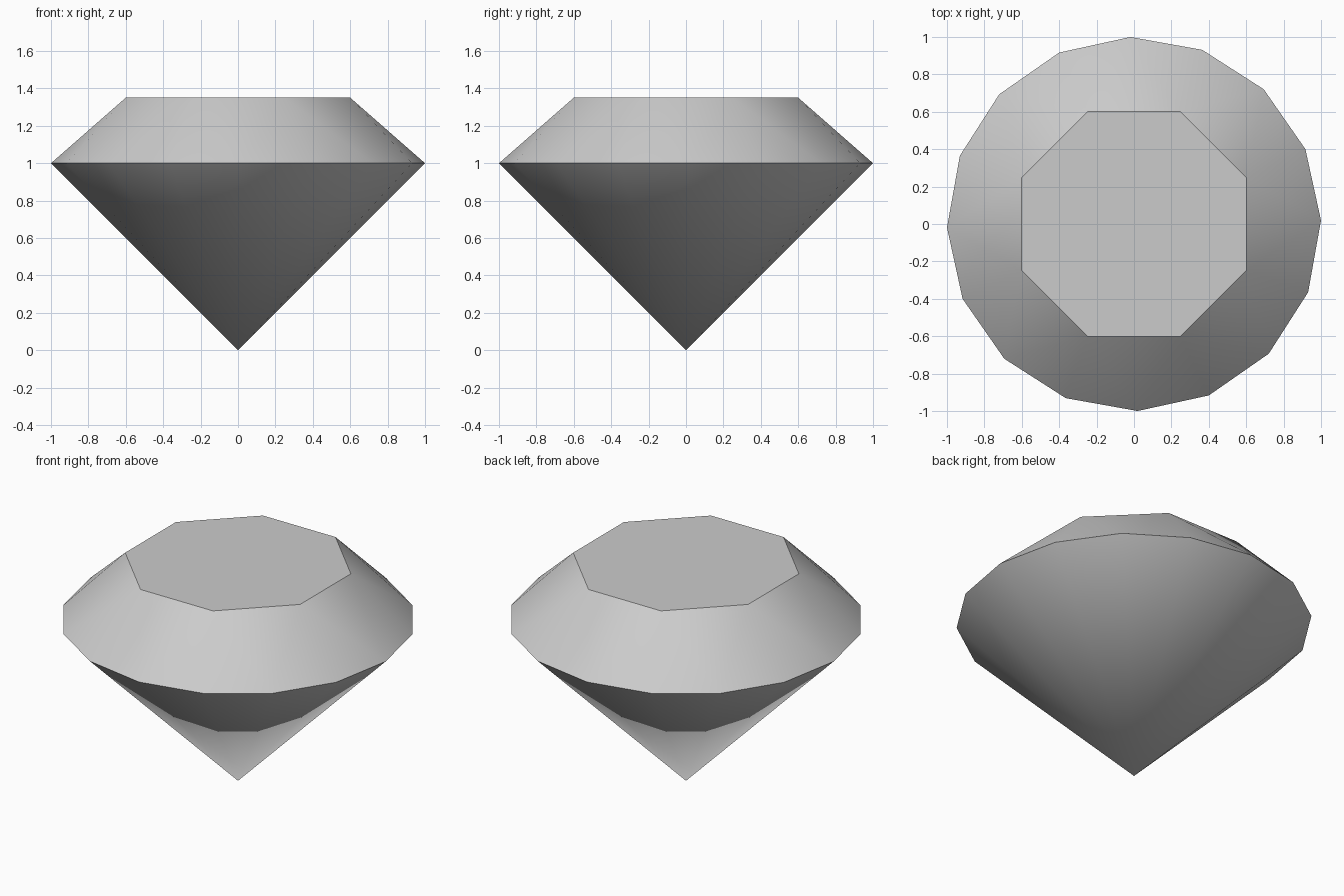
import bpy, bmesh
from math import cos, sin, radians, pi

cube = bpy.data.objects.get("Cube")
if cube:
    bpy.data.objects.remove(cube, do_unlink=True)

SIDES = 16

# Single stone colour
grey = bpy.data.materials.new("stone_grey")
grey.use_nodes = True
colour = (0.6, 0.6, 0.6, 1)
grey.diffuse_color = colour
grey.node_tree.nodes["Principled BSDF"].inputs["Base Color"].default_value = colour

bm = bmesh.new()


def ring(count, radius, z, start):
    """Evenly spaced vertices on a circle, counter-clockwise from above."""
    angles = [radians(start) + 2 * pi * i / count for i in range(count)]
    return [bm.verts.new((radius * cos(a), radius * sin(a), z)) for a in angles]


# Widest ring, flat table on top and point at the bottom
girdle = ring(SIDES, 1.0, 1.0, 1.1)
table = ring(SIDES // 2, 0.65, 1.35, 22.5)
tip = bm.verts.new((0, 0, 0))
bm.faces.new(table)

# Lower cone facets
for i in range(SIDES):
    bm.faces.new((tip, girdle[(i + 1) % SIDES], girdle[i]))

# Crown facets: two below each table corner, one below each table edge
for i, corner in enumerate(table):
    before, below, after = (girdle[(2 * i + k) % SIDES] for k in range(3))
    bm.faces.new((corner, before, below))
    bm.faces.new((corner, below, after))
    bm.faces.new((corner, after, table[(i + 1) % len(table)]))

bmesh.ops.recalc_face_normals(bm, faces=bm.faces)
mesh = bpy.data.meshes.new("gemstone")
bm.to_mesh(mesh)
bm.free()
mesh.materials.append(grey)

gem = bpy.data.objects.new("gemstone", mesh)
bpy.context.collection.objects.link(gem)
bpy.ops.object.select_all(action="DESELECT")
gem.select_set(True)
bpy.context.view_layer.objects.active = gem

# Smooth facets, with crisp table and girdle edges
bpy.ops.object.shade_smooth_by_angle(angle=radians(35))
